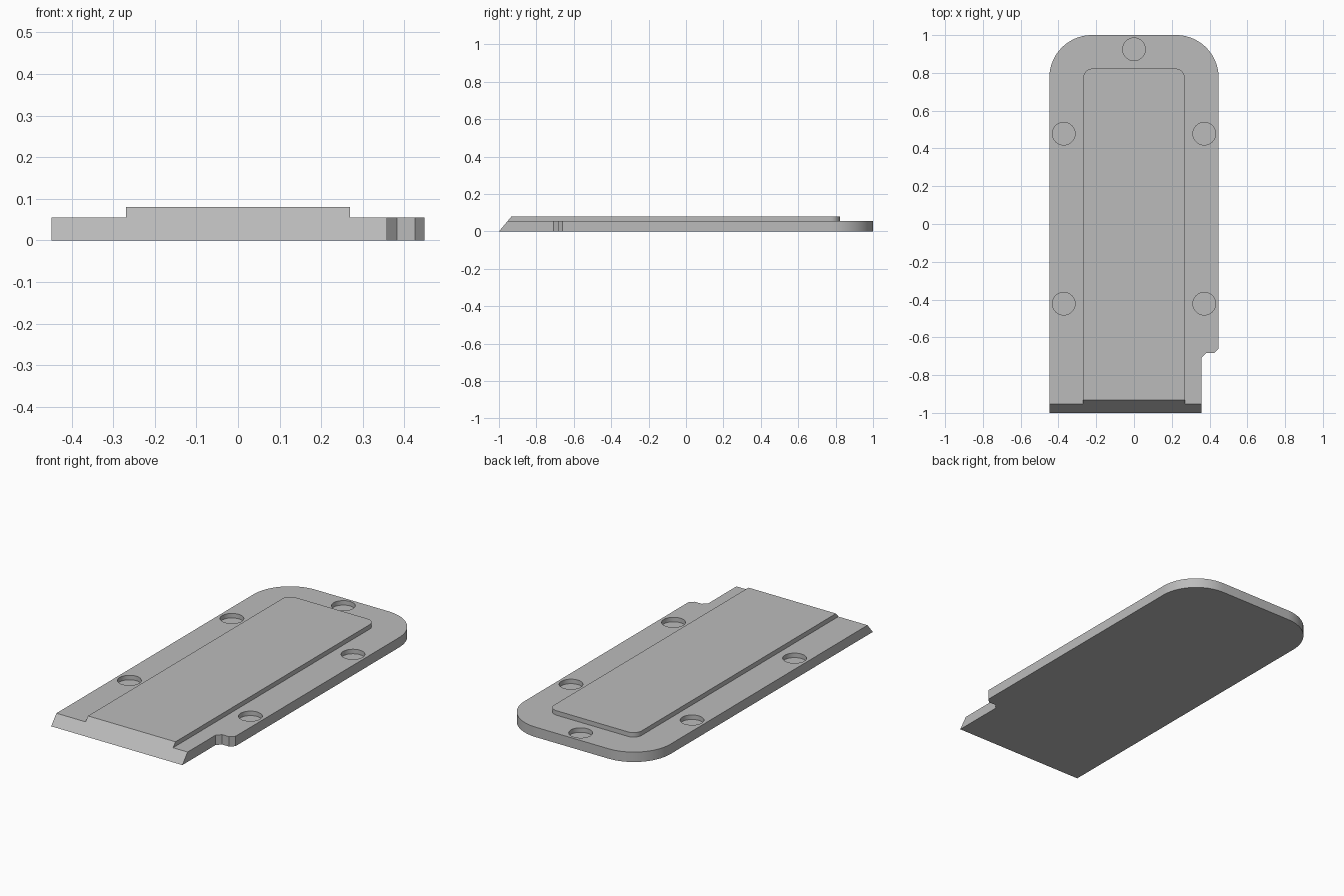
import bpy, bmesh
from math import sin, cos, pi, radians, tan

cube = bpy.data.objects.get("Cube")
if cube:
    bpy.data.objects.remove(cube, do_unlink=True)

PLATE_TOP, PAD_TOP = 0.055, 0.08
HOLE_FLOOR, HOLE_RADIUS = 0.03, 0.06
HALF_WIDTH, FRONT, BACK = 0.448, -1.0, 1.0
SLOPE = tan(radians(40))

grey = bpy.data.materials.new("plain_grey")
grey.use_nodes = True
colour = (0.5, 0.5, 0.5, 1)
grey.diffuse_color = colour
grey.node_tree.nodes["Principled BSDF"].inputs["Base Color"].default_value = colour


def arc(cx, cy, r, start, end, steps):
    angles = [start + (end - start) * i / steps for i in range(steps + 1)]
    return [(cx + r * cos(a), cy + r * sin(a)) for a in angles]


def round_back(half, back, r, steps):
    """Two rounded back corners, from right-hand side over to the other."""
    return (arc(half - r, back - r, r, 0, pi / 2, steps)
            + arc(r - half, back - r, r, pi / 2, pi, steps))


def prism(name, outline, z0, z1):
    """Upright prism; corners on the front line lean back with height."""
    bm = bmesh.new()
    rings = []
    for z in (z0, z1):
        rings.append([bm.verts.new((x, y + z * SLOPE if y == FRONT else y, z))
                      for x, y in outline])
    low, high = rings
    bm.faces.new(low[::-1])
    bm.faces.new(high)
    n = len(outline)
    for i in range(n):
        j = (i + 1) % n
        bm.faces.new((low[i], low[j], high[j], high[i]))
    mesh = bpy.data.meshes.new(name)
    bm.to_mesh(mesh)
    bm.free()
    mesh.materials.append(grey)
    obj = bpy.data.objects.new(name, mesh)
    bpy.context.collection.objects.link(obj)
    return obj


def combine(target, other, operation):
    mod = target.modifiers.new(operation.lower(), "BOOLEAN")
    mod.operation, mod.solver, mod.object = operation, "EXACT", other
    bpy.context.view_layer.objects.active = target
    bpy.ops.object.modifier_apply(modifier=mod.name)
    bpy.data.objects.remove(other, do_unlink=True)


# Base plate with rounded back, chamfered side notch and sloped front
notch = [(0.358, FRONT), (0.358, -0.708), (0.382, -0.684),
         (0.425, -0.684), (HALF_WIDTH, -0.661)]
plate = prism("cover_plate",
              [(-HALF_WIDTH, FRONT)] + notch + round_back(HALF_WIDTH, BACK, 0.225, 20),
              0, PLATE_TOP)

# Raised centre pad
pad = prism("raised_pad",
            [(-0.269, FRONT), (0.269, FRONT)] + round_back(0.269, 0.823, 0.05, 10),
            PLATE_TOP, PAD_TOP)
combine(plate, pad, "UNION")

# Blind round recesses
for x, y in [(0, 0.925)] + [(s * 0.372, y) for s in (-1, 1) for y in (0.478, -0.422)]:
    circle = arc(x, y, HOLE_RADIUS, 0, 2 * pi, 48)[:-1]
    combine(plate, prism("recess_cutter", circle, HOLE_FLOOR, 0.1), "DIFFERENCE")

# Smooth the curved walls, keep the edges sharp
bpy.ops.object.select_all(action="DESELECT")
plate.select_set(True)
bpy.context.view_layer.objects.active = plate
bpy.ops.object.shade_smooth_by_angle(angle=radians(25))
